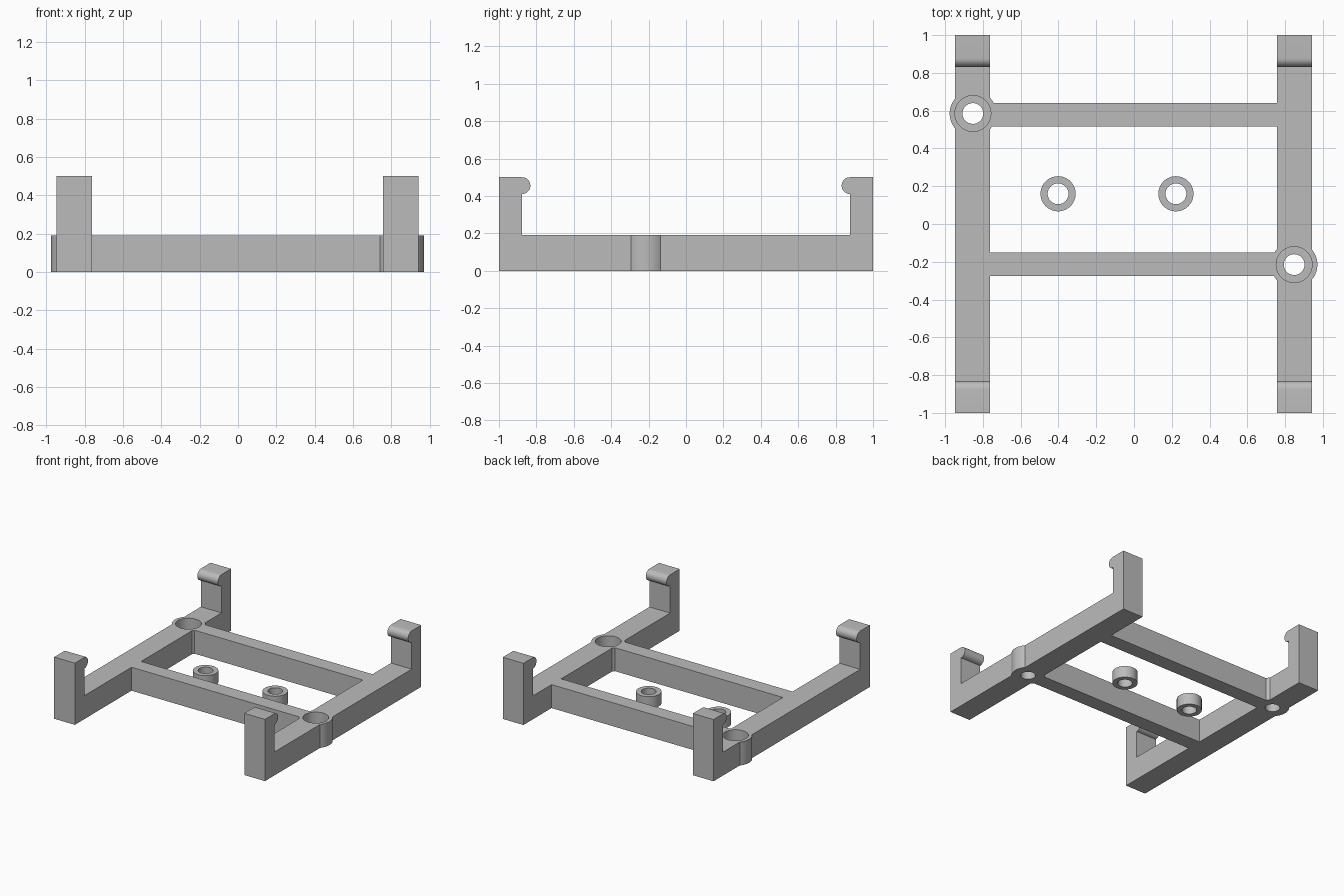
import bpy, bmesh, math
from mathutils import Vector

cube = bpy.data.objects.get("Cube")
if cube:
    bpy.data.objects.remove(cube, do_unlink=True)

grey = bpy.data.materials.new("plain grey")
grey.use_nodes = True
colour = (0.5, 0.5, 0.5, 1)
grey.diffuse_color = colour
grey.node_tree.nodes["Principled BSDF"].inputs["Base Color"].default_value = colour

HEIGHT = 0.19           # frame thickness
BOSS_R, BORE_R, HOLE_R = 0.123, 0.095, 0.055
BOSSES = [(-0.853, 0.585), (0.848, -0.215)]


def extrude(name, points, direction):
    """Solid made by sweeping a flat outline along a direction."""
    bm = bmesh.new()
    face = bm.faces.new([bm.verts.new(p) for p in points])
    swept = bmesh.ops.extrude_face_region(bm, geom=[face])["geom"]
    bmesh.ops.translate(bm, vec=Vector(direction),
                        verts=[v for v in swept if isinstance(v, bmesh.types.BMVert)])
    bmesh.ops.recalc_face_normals(bm, faces=bm.faces)
    mesh = bpy.data.meshes.new(name)
    bm.to_mesh(mesh)
    bm.free()
    mesh.materials.append(grey)
    obj = bpy.data.objects.new(name, mesh)
    bpy.context.collection.objects.link(obj)
    return obj


def cylinder(name, x, y, radius, z0, z1, sides=64):
    ring = [(x + radius * math.cos(math.tau * i / sides),
             y + radius * math.sin(math.tau * i / sides), z0) for i in range(sides)]
    return extrude(name, ring, (0, 0, z1 - z0))


def combine(target, other, operation):
    """Boolean the other solid into the target, then drop it."""
    mod = target.modifiers.new(operation.lower(), 'BOOLEAN')
    mod.operation, mod.object, mod.solver = operation, other, 'EXACT'
    bpy.context.view_layer.objects.active = target
    bpy.ops.object.modifier_apply(modifier=mod.name)
    bpy.data.objects.remove(other, do_unlink=True)


def smooth(obj):
    bpy.ops.object.select_all(action='DESELECT')
    obj.select_set(True)
    bpy.context.view_layer.objects.active = obj
    bpy.ops.object.shade_smooth_by_angle(angle=math.radians(30))


def rail(name, x0, x1):
    """Side rail with an upright and a rounded inward lip at each end."""
    post_y, lip_r, top = 0.877, 0.045, 0.5
    half = [(post_y, HEIGHT)]
    for i in range(17):
        a = -math.pi / 2 + math.pi * i / 16
        half.append((post_y - lip_r * math.cos(a), top - lip_r + lip_r * math.sin(a)))
    half += [(1, top), (1, 0)]
    outline = half + [(-y, z) for y, z in reversed(half)]
    return extrude(name, [(x0, y, z) for y, z in outline], (x1 - x0, 0, 0))


# Frame: two rails, two crossbars and two bosses merged into one solid
frame = rail("frame", -0.947, -0.762)
combine(frame, rail("left_rail", 0.757, 0.942), 'UNION')
for y0, y1 in [(0.517, 0.64), (-0.275, -0.152)]:
    outline = [(-0.8, y0, 0), (0.8, y0, 0), (0.8, y1, 0), (-0.8, y1, 0)]
    combine(frame, extrude("crossbar", outline, (0, 0, HEIGHT)), 'UNION')
for x, y in BOSSES:
    combine(frame, cylinder("boss", x, y, BOSS_R, 0, HEIGHT), 'UNION')

# Screw holes with a wide counterbore from above
for x, y in BOSSES:
    combine(frame, cylinder("counterbore", x, y, BORE_R, 0.065, 0.3), 'DIFFERENCE')
    combine(frame, cylinder("screw_hole", x, y, HOLE_R, -0.1, 0.3), 'DIFFERENCE')
smooth(frame)

# Loose spacer rings lying between the crossbars
for side, x in [("right", -0.402), ("left", 0.222)]:
    spacer = cylinder(side + "_spacer", x, 0.16, 0.093, 0, 0.095)
    combine(spacer, cylinder("spacer_hole", x, 0.16, HOLE_R, -0.1, 0.3), 'DIFFERENCE')
    smooth(spacer)
